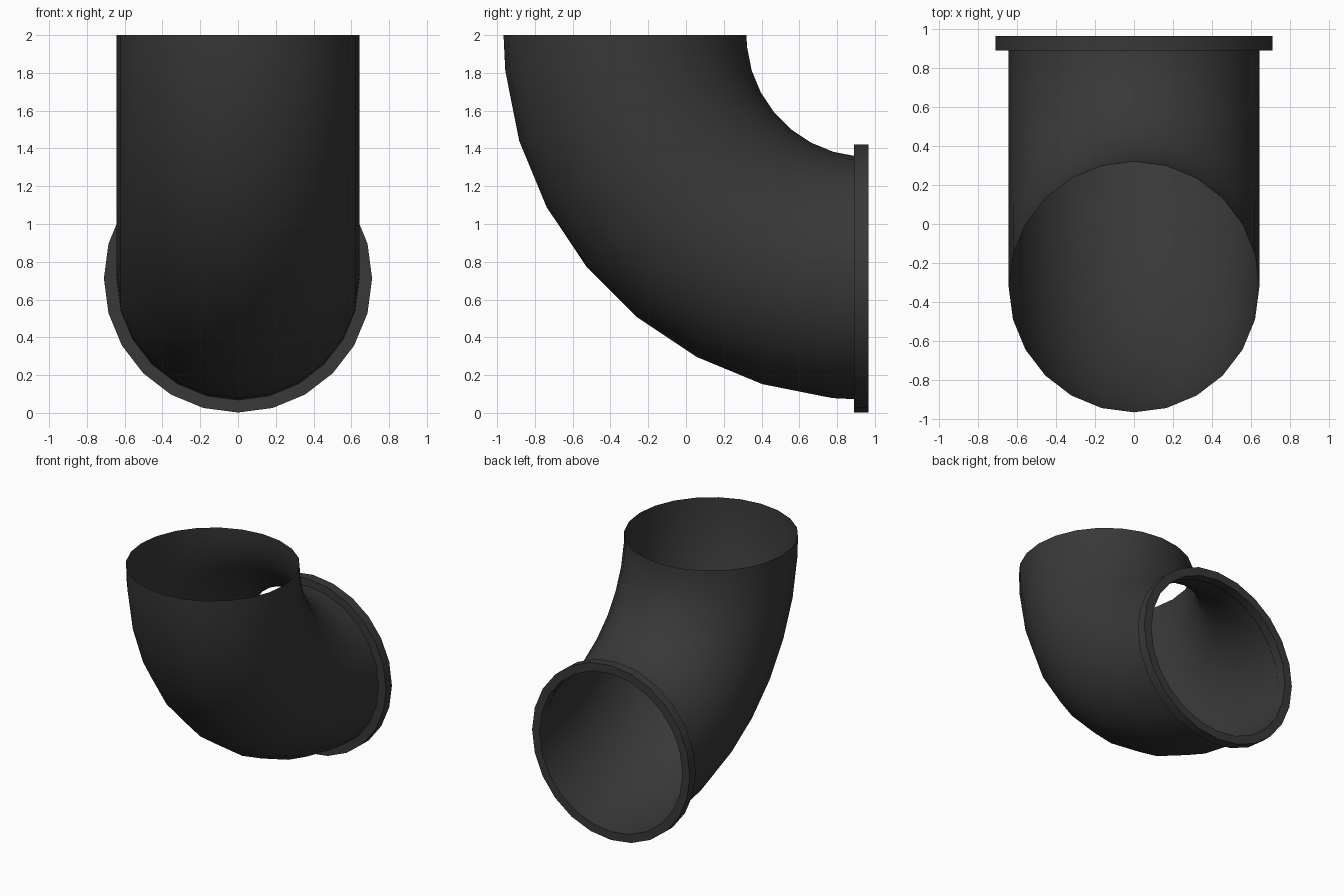
import bpy, bmesh
from math import sin, cos, pi, radians

if "Cube" in bpy.data.objects:
    bpy.data.objects.remove(bpy.data.objects["Cube"])

SIDES = 24
BEND = 1.288            # centreline radius of the elbow
CY, CZ = 0.965, 2.0     # bend centre in the y-z plane
TUBE_R, COLLAR_R = 0.643, 0.71

mat = bpy.data.materials.new("dark_grey")
mat.diffuse_color = (0.04, 0.04, 0.04, 1)
mat.use_nodes = True
mat.node_tree.nodes["Principled BSDF"].inputs["Base Color"].default_value = mat.diffuse_color


def loft(name, rings):
    """Skin open rings, each given as (centre distance, bend angle, radius, y offset)."""
    bm = bmesh.new()
    loops = []
    for angle, radius, dy in rings:
        loop = []
        for i in range(SIDES):
            t = 2 * pi * i / SIDES
            d = BEND + radius * cos(t)
            loop.append(bm.verts.new((radius * sin(t),
                                      CY - d * cos(angle) + dy,
                                      CZ - d * sin(angle))))
        loops.append(loop)
    for a, b in zip(loops, loops[1:]):
        for i in range(SIDES):
            j = (i + 1) % SIDES
            bm.faces.new((a[i], b[i], b[j], a[j]))
    bmesh.ops.recalc_face_normals(bm, faces=bm.faces)
    # make normals point away from the pipe
    mesh = bpy.data.meshes.new(name)
    bm.to_mesh(mesh)
    bm.free()
    mesh.materials.append(mat)
    obj = bpy.data.objects.new(name, mesh)
    bpy.context.collection.objects.link(obj)
    bpy.ops.object.select_all(action='DESELECT')
    obj.select_set(True)
    bpy.context.view_layer.objects.active = obj
    bpy.ops.object.shade_smooth_by_angle(angle=radians(30))
    return obj


# Quarter-turn pipe, open at both ends
angles = [0] + [radians(11.25 * (i + 0.5)) for i in range(8)] + [pi / 2]
loft("elbow_pipe", [(a, TUBE_R, 0) for a in angles])

# Flat collar around the rear opening
Q = pi / 2
loft("rear_collar", [(Q, TUBE_R, -0.075), (Q, COLLAR_R, -0.075),
                     (Q, COLLAR_R, 0), (Q, TUBE_R, 0)])
